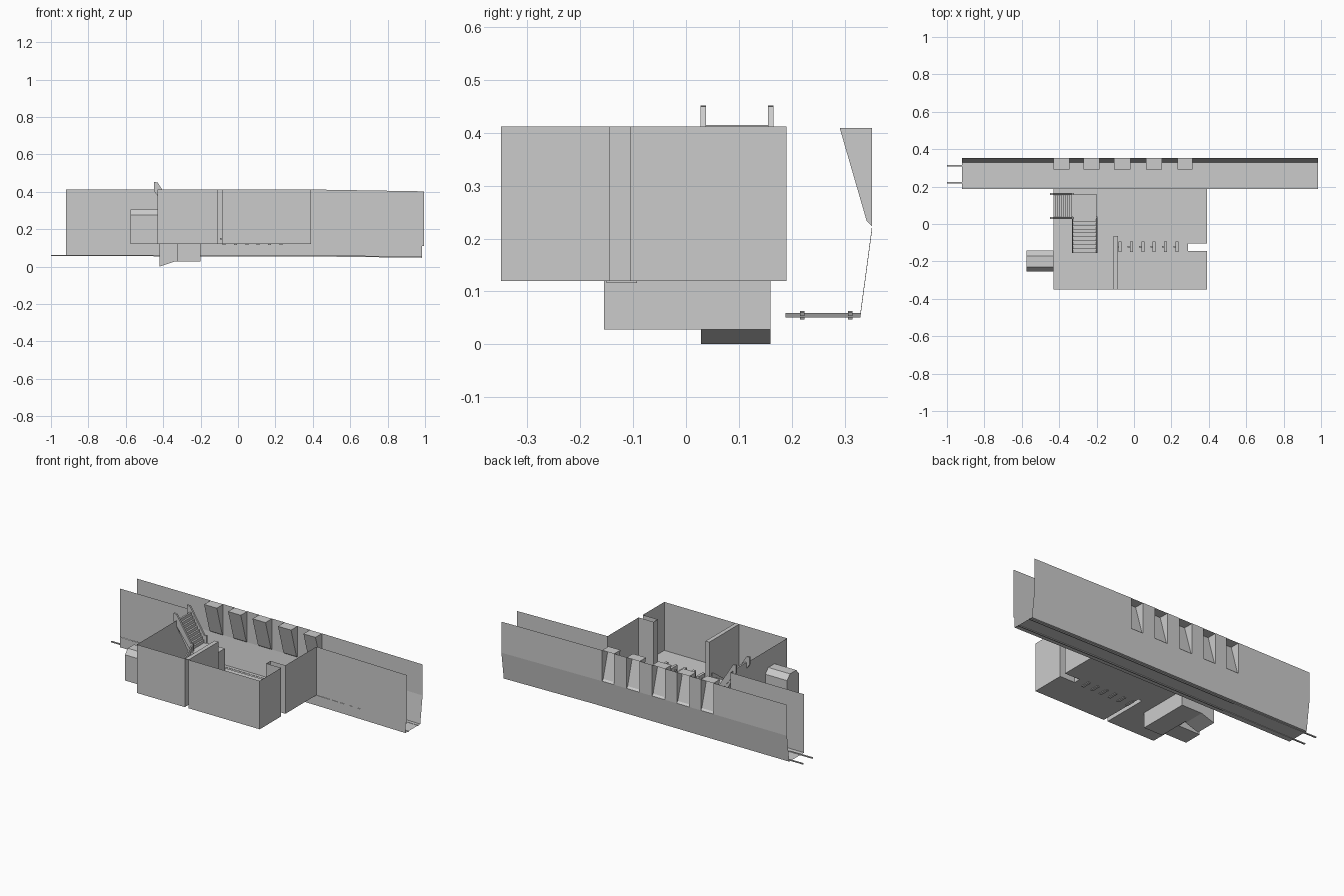
import bpy, bmesh

if "Cube" in bpy.data.objects:
    bpy.data.objects.remove(bpy.data.objects["Cube"])


def mesh(name, verts, faces):
    me = bpy.data.meshes.new(name)
    me.from_pydata(verts, [], faces)
    ob = bpy.data.objects.new(name, me)
    bpy.context.collection.objects.link(ob)
    return ob


def boxes(name, items):
    """One object from several boxes (x0, x1, y0, y1, z0, z1)."""
    v, f = [], []
    for x0, x1, y0, y1, z0, z1 in items:
        n = len(v)
        v += [(x, y, z) for z in (z0, z1) for x, y in ((x0, y0), (x1, y0), (x1, y1), (x0, y1))]
        f += [[n + i for i in q] for q in ((3, 2, 1, 0), (4, 5, 6, 7), (0, 1, 5, 4),
                                           (1, 2, 6, 5), (2, 3, 7, 6), (3, 0, 4, 7))]
    return mesh(name, v, f)


def prism(name, profile, axis, a, b, caps=(True, True), closed=True):
    """Sweep a 2D profile along x or y."""
    put = (lambda p, t: (t, p[0], p[1])) if axis == 'x' else (lambda p, t: (p[0], t, p[1]))
    n = len(profile)
    v = [put(p, t) for t in (a, b) for p in profile]
    f = [[i, (i + 1) % n, n + (i + 1) % n, n + i] for i in range(n if closed else n - 1)]
    if caps[0]:
        f.append(list(range(n))[::-1])
    if caps[1]:
        f.append(list(range(n, 2 * n)))
    return mesh(name, v, f)


FLOOR, TOP = 0.125, 0.417
L, R, F, B = -0.43, 0.39, -0.35, 0.19

# Hall: outline with hollow partition and hollow side pier
outline = [(L, F), (-0.11, F), (-0.11, -0.065), (-0.085, -0.065), (-0.085, F), (R, F),
           (R, -0.145), (0.29, -0.145), (0.29, -0.105), (R, -0.105), (R, B)]
n = len(outline)
mesh("hall_walls", [(x, y, z) for z in (FLOOR, TOP) for x, y in outline],
     [[i, i + 1, n + i + 1, n + i] for i in range(n - 1)])
mesh("hall_floor", [(x, y, FLOOR) for x, y in outline + [(L, B)]], [list(range(n + 1))])
mesh("partition_cap", [(x, y, TOP) for x, y in outline[1:5]], [[0, 1, 2, 3]])

# Side passage with chamfered ceiling, and left wall with matching doorway
arch = [(-0.255, FLOOR), (-0.255, 0.28), (-0.23, 0.31), (-0.17, 0.31), (-0.142, 0.28), (-0.142, FLOOR)]
mesh("left_wall", [(L, y, z) for y, z in [(F, FLOOR)] + arch + [(B, FLOOR), (B, TOP), (F, TOP)]],
     [list(range(10))])
prism("side_passage", arch, 'x', -0.575, L, caps=(True, False))

# Track tunnel: x stations, dropping slightly at the right end
stations = [(-0.92, 0), (L, 0), (R, 0), (0.985, -0.008)]


def strip(name, profile, st):
    k = len(profile)
    v = [(x, y, z + d) for x, d in st for y, z in profile]
    f = [[s * k + i, s * k + i + 1, (s + 1) * k + i + 1, (s + 1) * k + i]
         for s in range(len(st) - 1) for i in range(k - 1)]
    return mesh(name, v, f)


strip("track_bed", [(0.188, FLOOR), (0.188, 0.064), (0.33, 0.064), (0.352, 0.228)], stations)
strip("near_wall_left", [(B, FLOOR), (B, TOP)], stations[:2])
strip("near_wall_right", [(B, FLOOR), (B, TOP)], [(R, 0), (0.995, -0.01)])

# Far wall with openings, and hollow wedge niches leaning into the tunnel
niches = [(-0.43, -0.345), (-0.27, -0.185), (-0.107, -0.02), (0.063, 0.15), (0.233, 0.313)]
edges = [-0.92] + [x for pair in niches for x in pair] + [0.985]
v, f = [], []
for a, b in zip(edges[::2], edges[1::2]):
    d = -0.008 if b > 0.9 else 0
    m = len(v)
    v += [(a, 0.352, 0.228), (b, 0.352, 0.228 + d), (b, 0.352, 0.415 + d), (a, 0.352, 0.415)]
    f.append([m, m + 1, m + 2, m + 3])
mesh("far_wall", v, f)
for i, (a, b) in enumerate(niches):
    prism(f"wall_niche_{i + 1}", [(0.352, 0.228), (0.342, 0.238), (0.291, 0.414), (0.352, 0.414)],
          'x', a, b, closed=False)

# Rails, poking out of the left end
for side, y in (("near", 0.22), ("far", 0.311)):
    strip(f"{side}_rail", [(y - 0.004, 0.062), (y - 0.004, 0.068), (y + 0.004, 0.068),
                           (y + 0.004, 0.062), (y - 0.004, 0.062)],
          [(-1.0, 0), (L, -0.002), (R, -0.003), (0.985, -0.01)])

# Stairs: lower flight, landing, upper flight
LAND = 0.26


def stair_profile(u0, z0, u1, z1, steps, base0, base1):
    pts = [(u0, base0)]
    for i in range(steps):
        z = z0 + (z1 - z0) * (i + 1) / steps
        pts += [(u0 + (u1 - u0) * i / steps, z), (u0 + (u1 - u0) * (i + 1) / steps, z)]
    return pts + [(u1, base1)]


prism("lower_flight", stair_profile(-0.155, FLOOR, 0.035, LAND, 9, 0.033, 0.033), 'x', -0.325, -0.2)
boxes("landing", [(-0.335, -0.2, 0.035, 0.16, 0.033, LAND)])
prism("upper_flight", stair_profile(-0.335, LAND, -0.43, 0.42, 9, 0.21, 0.37), 'y', 0.035, 0.16)
prism("stair_foundation", [(-0.42, 0.005), (-0.335, 0.033), (-0.335, FLOOR), (-0.42, FLOOR)],
      'y', 0.028, 0.16)

# Sloping balustrades on both flights
for i, y in enumerate((0.027, 0.155)):
    prism(f"upper_balustrade_{i + 1}", [(-0.45, 0.41), (-0.45, 0.457), (-0.43, 0.455),
                                        (-0.335, 0.305), (-0.32, 0.305), (-0.32, LAND),
                                        (-0.335, LAND)], 'y', y, y + 0.011)
for i, x in enumerate((-0.332, -0.203)):
    prism(f"lower_balustrade_{i + 1}", [(-0.155, FLOOR), (-0.155, 0.16), (0.03, 0.295),
                                        (0.04, 0.295), (0.04, LAND)], 'x', x, x + 0.007)

# Row of ticket gates
for i in range(6):
    x = -0.075 + 0.061 * i
    boxes(f"ticket_gate_{i + 1}", [(x - 0.008, x + 0.008, -0.15, -0.093, 0.121, 0.175),
                                   (x - 0.02, x - 0.008, -0.126, -0.118, 0.15, 0.158)])

# Consistent normals, set the model on the ground
for ob in bpy.data.objects:
    bm = bmesh.new()
    bm.from_mesh(ob.data)
    bmesh.ops.recalc_face_normals(bm, faces=bm.faces)
    bmesh.ops.translate(bm, verts=bm.verts, vec=(0, 0, -0.005))
    bm.to_mesh(ob.data)
    bm.free()
